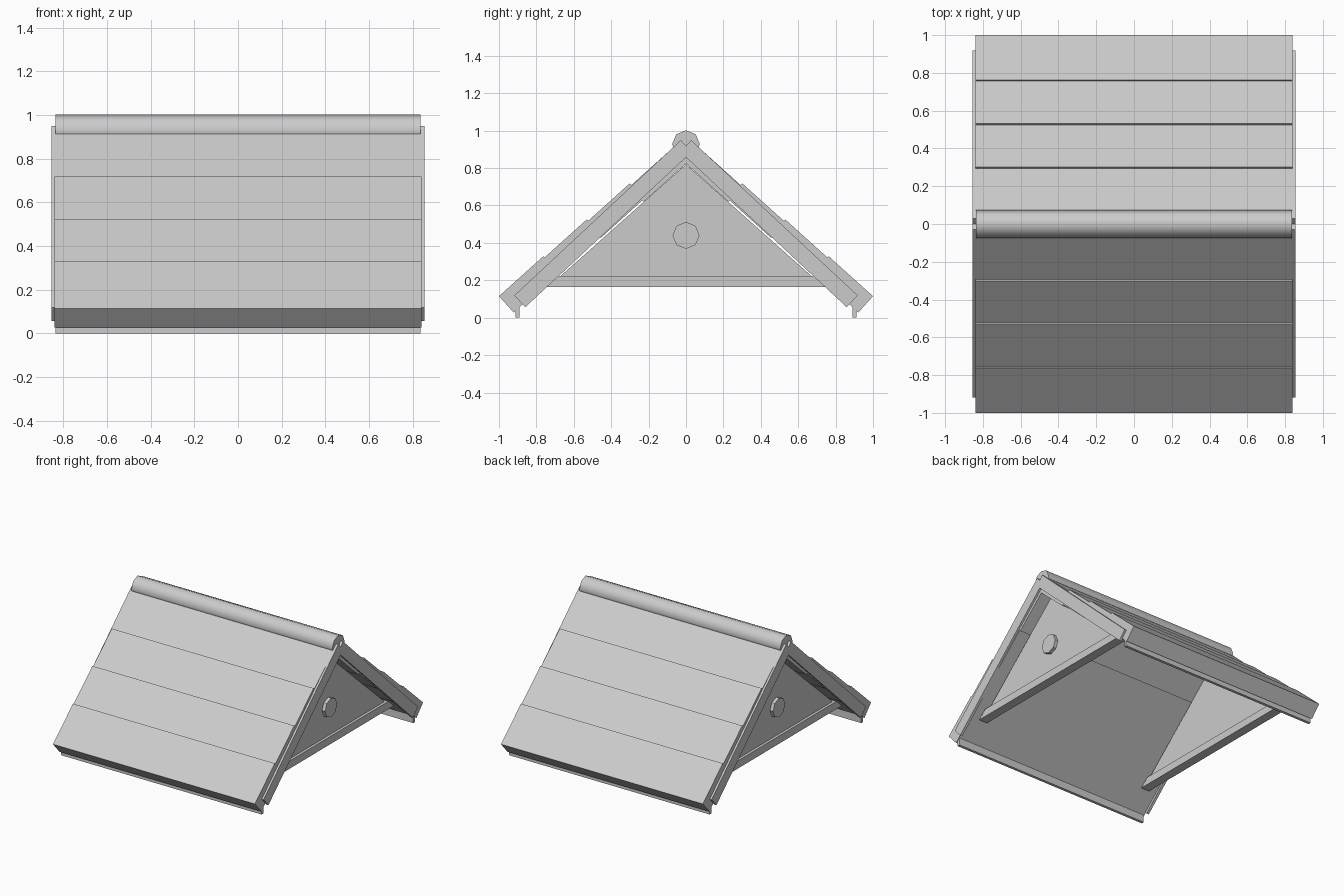
import bpy, bmesh
from math import sin, cos, pi, radians

if "Cube" in bpy.data.objects:
    bpy.data.objects.remove(bpy.data.objects["Cube"])


def prism(name, profile, x0, x1, smooth=False):
    """Extrude a closed (y, z) profile along x from x0 to x1."""
    bm = bmesh.new()
    face = bm.faces.new([bm.verts.new((x0, y, z)) for y, z in profile])
    ext = bmesh.ops.extrude_face_region(bm, geom=[face])
    moved = [g for g in ext["geom"] if isinstance(g, bmesh.types.BMVert)]
    bmesh.ops.translate(bm, verts=moved, vec=(x1 - x0, 0, 0))
    bmesh.ops.recalc_face_normals(bm, faces=bm.faces)
    mesh = bpy.data.meshes.new(name)
    bm.to_mesh(mesh)
    bm.free()
    ob = bpy.data.objects.new(name, mesh)
    bpy.context.collection.objects.link(ob)
    if smooth:
        bpy.ops.object.select_all(action='DESELECT')
        ob.select_set(True)
        bpy.context.view_layer.objects.active = ob
        bpy.ops.object.shade_smooth_by_angle(angle=radians(50))
    return ob


def board(side, y, z, y_top, angle, thick):
    """Sloping board profile: outer lower corner (y, z), outer edge rises to y_top."""
    a = radians(angle)
    z_top = z + (y - y_top) * sin(a) / cos(a)
    dy, dz = thick * sin(a), thick * cos(a)
    pts = [(y, z), (y_top, z_top), (y_top - dy, z_top - dz), (y - dy, z - dz)]
    return [(side * p, q) for p, q in pts]


# Roof planks: outer lower corner y, z, then upper y and thickness
PLANKS = [(1.0, 0.115, 0.762, 0.117),
          (0.762, 0.317, 0.531, 0.115),
          (0.531, 0.511, 0.301, 0.113),
          (0.301, 0.701, 0.055, 0.110)]

for side, label in ((-1, "front"), (1, "back")):
    for i, (y, z, y_top, t) in enumerate(PLANKS):
        prism(f"{label}_roof_plank_{i + 1}", board(side, y, z, y_top, 42, t), -0.84, 0.84)

    # Thin vertical lip under the eave
    y0, y1 = side * 0.89, side * 0.911
    prism(f"{label}_eave_lip", [(y0, 0), (y1, 0), (y1, 0.08), (y0, 0.08)], -0.835, 0.835)

    # Sloping trim boards at both gable ends
    for sx, end in ((-1, "left"), (1, "right")):
        prism(f"{label}_{end}_bargeboard", board(side, 0.918, 0.119, 0.028, 43, 0.086),
              sx * 0.835, sx * 0.855)

# Recessed gable walls with bottom beam and octagonal vent
for sx, end in ((-1, "left"), (1, "right")):
    prism(f"{end}_gable_wall", [(-0.735, 0.166), (0.735, 0.166), (0, 0.82)],
          sx * 0.71, sx * 0.75)
    prism(f"{end}_gable_beam", [(-0.755, 0.165), (0.755, 0.165), (0.69, 0.223), (-0.69, 0.223)],
          sx * 0.70, sx * 0.77)
    prism(f"{end}_gable_vent", [(0.072 * cos(k * pi / 4), 0.44 + 0.072 * sin(k * pi / 4))
                                for k in range(8)], sx * 0.74, sx * 0.775)

# Rounded ridge cap
arc = [(0.074 * cos(k * pi / 4), 0.928 + 0.074 * sin(k * pi / 4)) for k in range(5)]
prism("ridge_cap", arc + [(-0.068, 0.912), (0.068, 0.912)], -0.836, 0.836, smooth=True)
